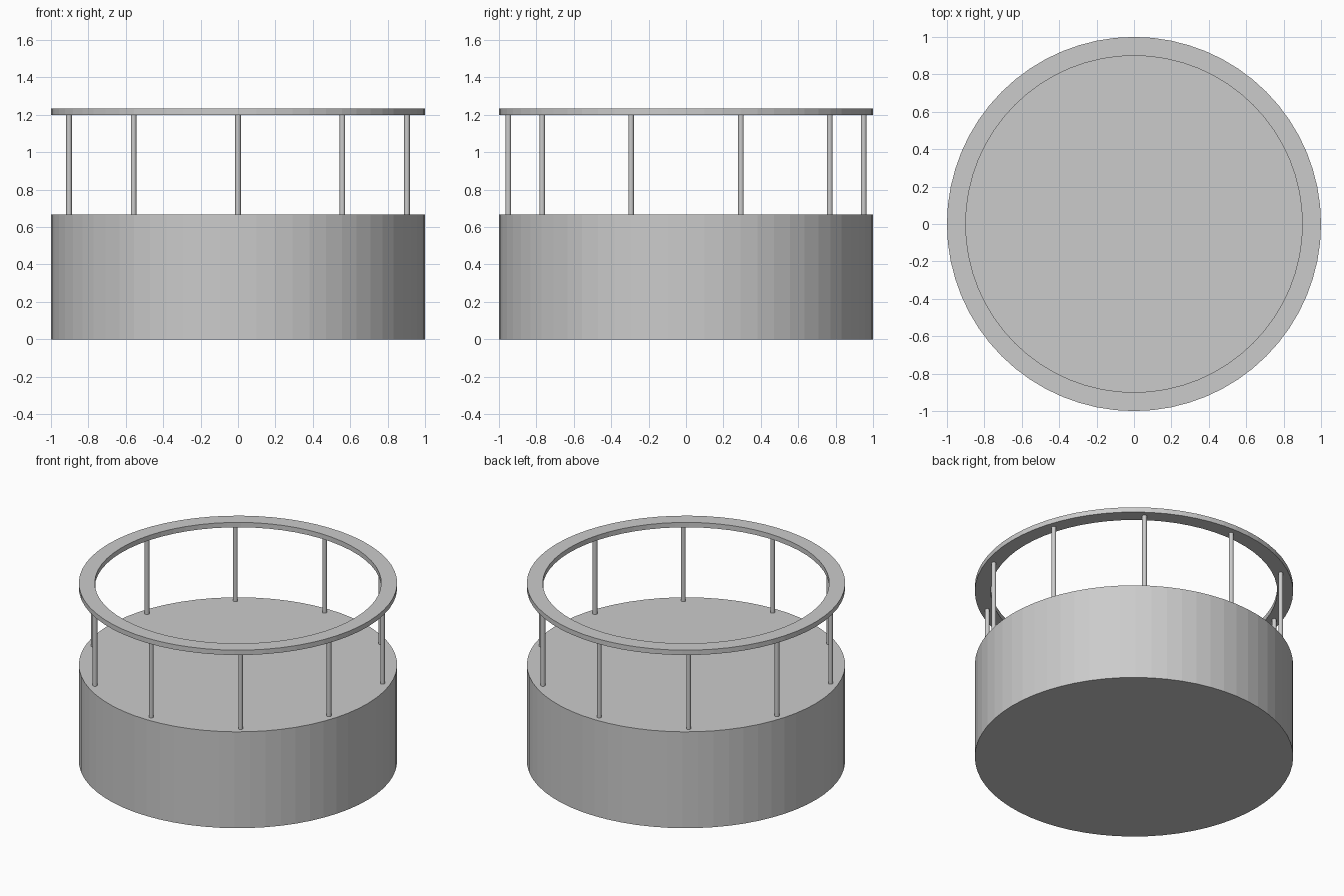
import bpy, bmesh
from math import sin, cos, tau

if "Cube" in bpy.data.objects:
    bpy.data.objects.remove(bpy.data.objects["Cube"])

DRUM_H, RING_Z, RING_TOP = 0.668, 1.2, 1.234
SIDES, POSTS = 64, 10


def cylinder(name, radius, z0, z1, sides, x=0, y=0):
    bpy.ops.mesh.primitive_cylinder_add(vertices=sides, radius=radius, depth=z1 - z0,
                                        location=(x, y, (z0 + z1) / 2))
    obj = bpy.context.object
    obj.name = name
    return obj


# Solid drum base
cylinder("drum_base", 1.0, 0, DRUM_H, SIDES)

# Flat top rail: rectangular section swept round the axis
section = [(0.9, RING_Z), (1.0, RING_Z), (1.0, RING_TOP), (0.9, RING_TOP)]
bm = bmesh.new()
loops = [[bm.verts.new((r * cos(tau * i / SIDES), r * sin(tau * i / SIDES), z))
          for r, z in section] for i in range(SIDES)]
for i in range(SIDES):
    a, b = loops[i], loops[(i + 1) % SIDES]
    for j in range(4):
        k = (j + 1) % 4
        bm.faces.new((a[j], b[j], b[k], a[k]))
bmesh.ops.recalc_face_normals(bm, faces=bm.faces)
mesh = bpy.data.meshes.new("top_rail")
bm.to_mesh(mesh)
bm.free()
bpy.context.collection.objects.link(bpy.data.objects.new("top_rail", mesh))

# Ten thin posts between drum and rail
for i in range(POSTS):
    a = tau * (i / POSTS + 0.25)
    post = cylinder(f"rail_post_{i + 1}", 0.015, DRUM_H, RING_Z, 16,
                    0.95 * cos(a), 0.95 * sin(a))
    bpy.ops.object.shade_smooth_by_angle()
